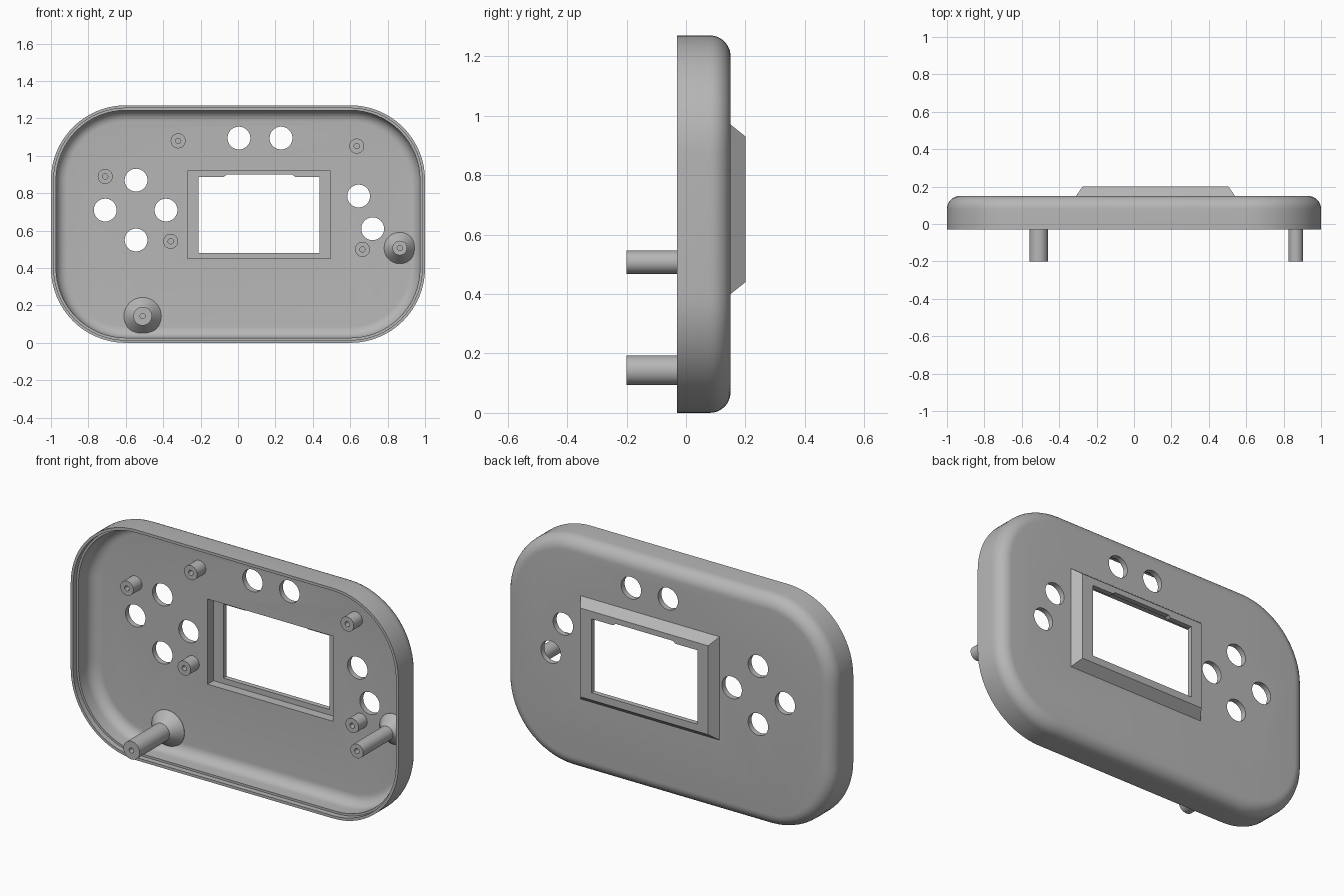
import bpy, bmesh, math
from mathutils import Matrix, Vector

if "Cube" in bpy.data.objects:
    bpy.data.objects.remove(bpy.data.objects["Cube"])

grey = bpy.data.materials.new("plastic_grey")
grey.diffuse_color = (0.47, 0.47, 0.47, 1)
grey.use_nodes = True
grey.node_tree.nodes["Principled BSDF"].inputs["Base Color"].default_value = grey.diffuse_color

W, H, R = 1.0, 1.27, 0.40          # half width, height, corner radius
FLOOR, BACK, RIM = 0.12, 0.15, -0.03


def make(name, bm):
    bmesh.ops.recalc_face_normals(bm, faces=bm.faces)
    me = bpy.data.meshes.new(name)
    bm.to_mesh(me)
    bm.free()
    me.materials.append(grey)
    ob = bpy.data.objects.new(name, me)
    bpy.context.collection.objects.link(ob)
    return ob


def loft(name, rings, closed=False):
    """Bridge successive point rings; cap both ends."""
    bm = bmesh.new()
    vs = [[bm.verts.new(p) for p in ring] for ring in rings]
    n = len(vs[0])
    for a, b in zip(vs, vs[1:]):
        for i in range(n):
            j = (i + 1) % n
            bm.faces.new((a[i], a[j], b[j], b[i]))
    bm.faces.new(vs[0])
    bm.faces.new(vs[-1])
    return make(name, bm)


def rounded(inset, y, seg=16):
    r = R - inset
    pts = []
    for q, (sx, sz) in enumerate([(1, 1), (-1, 1), (-1, -1), (1, -1)]):
        cx, cz = sx * (W - R), H / 2 + sz * (H / 2 - R)
        for k in range(seg + 1):
            a = math.pi / 2 * (q + k / seg)
            pts.append((cx + r * math.cos(a), y, cz + r * math.sin(a)))
    return pts


def rect(x0, x1, z0, z1, y):
    return [(x0, y, z0), (x1, y, z0), (x1, y, z1), (x0, y, z1)]


def box(name, x0, x1, z0, z1, y0, y1):
    return loft(name, [rect(x0, x1, z0, z1, y) for y in (y0, y1)])


def lathe(name, x, z, profile, seg=32):
    """Turn (radius, y) points about an axis along y."""
    rings = [[(x + r * math.cos(2 * math.pi * k / seg), y,
               z + r * math.sin(2 * math.pi * k / seg)) for k in range(seg)]
             for r, y in profile]
    return loft(name, rings)


def combine(ob, other, op):
    m = ob.modifiers.new(op, 'BOOLEAN')
    m.operation, m.object, m.solver = op, other, 'EXACT'
    bpy.context.view_layer.objects.active = ob
    bpy.ops.object.modifier_apply(modifier=m.name)
    bpy.data.objects.remove(other)


def smooth(ob):
    bpy.ops.object.select_all(action='DESELECT')
    ob.select_set(True)
    bpy.context.view_layer.objects.active = ob
    bpy.ops.object.shade_smooth_by_angle(angle=math.radians(30))


# Shell: outside fillet, rim with a small step, inside fillet
def fillet(inset, r, y):
    steps = [math.pi / 2 * k / 8 for k in range(9)]
    return [(inset + r - r * math.cos(a), y - r + r * math.sin(a)) for a in steps]


outer = fillet(0, 0.07, BACK)
inner = fillet(0.027, 0.06, FLOOR)
profile = outer[::-1] + [(0, RIM), (0.015, RIM), (0.015, 0.0), (0.027, 0.0)] + inner
shell = loft("shell", [rounded(i, y) for i, y in profile])

# Raised screen surround with sloping sides
surround = loft("surround", [rect(-0.31, 0.54, 0.40, 0.97, 0.135),
                             rect(-0.31, 0.54, 0.40, 0.97, BACK),
                             rect(-0.275, 0.505, 0.44, 0.93, 0.20)])
combine(shell, surround, 'UNION')

# Screen pocket, window and the shallow notch above it
combine(shell, box("pocket", -0.27, 0.495, 0.45, 0.92, 0.05, 0.172), 'DIFFERENCE')
combine(shell, box("window", -0.21, 0.437, 0.48, 0.888, 0.1, 0.3), 'DIFFERENCE')
notch = loft("notch", [[(-0.075, y, 0.88), (0.305, y, 0.88), (0.305, y, 0.888),
                        (0.29, y, 0.9), (-0.06, y, 0.9), (-0.075, y, 0.888)]
                       for y in (0.1, 0.3)])
combine(shell, notch, 'DIFFERENCE')

# Button holes
for x, z in [(0.005, 1.095), (0.23, 1.095), (-0.545, 0.87), (-0.71, 0.71),
             (-0.385, 0.71), (-0.545, 0.55), (0.645, 0.785), (0.72, 0.61)]:
    combine(shell, lathe("hole", x, z, [(0.061, 0.05), (0.061, 0.25)], 40), 'DIFFERENCE')
smooth(shell)

# Short screw bosses with blind holes
for n, (x, z) in enumerate([(-0.32, 1.08), (0.635, 1.052), (-0.71, 0.89),
                            (-0.36, 0.543), (0.665, 0.5)], 1):
    smooth(lathe(f"screw_boss_{n}", x, z, [(0.04, FLOOR + 0.01), (0.04, 0.045),
                                           (0.014, 0.045), (0.014, 0.11)]))

# Long posts with flared feet
for n, (x, z, r, foot) in enumerate([(-0.51, 0.143, 0.05, 0.1),
                                     (0.865, 0.507, 0.039, 0.084)], 1):
    smooth(lathe(f"long_post_{n}", x, z, [(foot, FLOOR + 0.005), (foot, FLOOR - 0.002),
                                          (r, 0.06), (r, -0.2),
                                          (0.014, -0.2), (0.014, 0.1)]))
